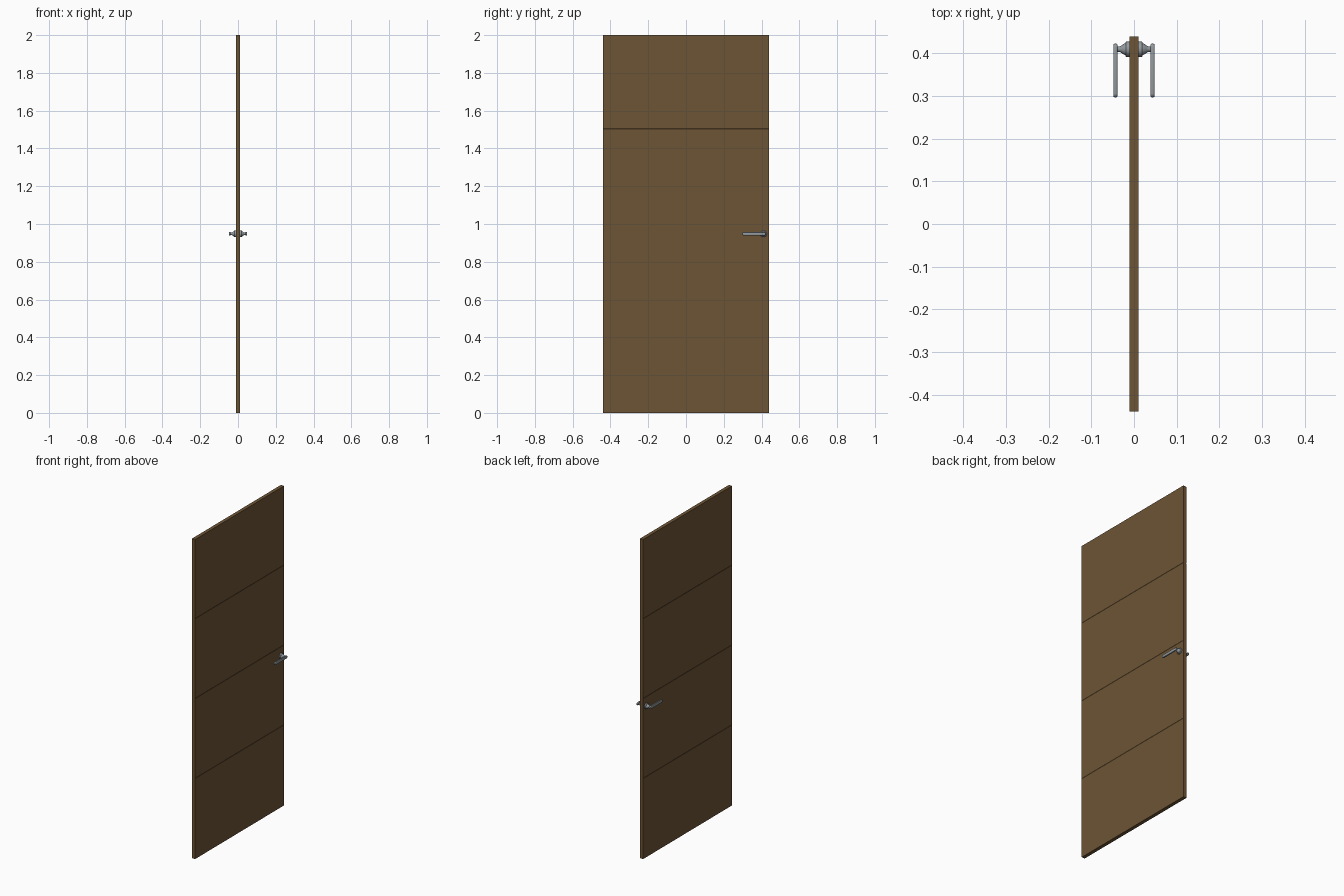
import bpy, bmesh, math
from mathutils import Matrix, Vector

if "Cube" in bpy.data.objects:
    bpy.data.objects.remove(bpy.data.objects["Cube"])


def material(name, rgb):
    m = bpy.data.materials.new(name)
    m.diffuse_color = (*rgb, 1)
    m.use_nodes = True
    m.node_tree.nodes["Principled BSDF"].inputs["Base Color"].default_value = m.diffuse_color
    return m


WOOD = material("brown_wood", (0.155, 0.089, 0.036))
METAL = material("grey_metal", (0.29, 0.32, 0.34))


def make_object(name, bm, mat, smooth=False):
    bmesh.ops.recalc_face_normals(bm, faces=bm.faces)
    me = bpy.data.meshes.new(name)
    bm.to_mesh(me)
    bm.free()
    me.materials.append(mat)
    ob = bpy.data.objects.new(name, me)
    bpy.context.collection.objects.link(ob)
    if smooth:
        bpy.ops.object.select_all(action='DESELECT')
        ob.select_set(True)
        bpy.context.view_layer.objects.active = ob
        bpy.ops.object.shade_smooth_by_angle(angle=math.radians(35))
    return ob


# Door slab: x-z profile with three hairline grooves, extruded along y
T, W, H = 0.011, 0.44, 2.0
right = [(T, 0)]
for z in (0.505, 1.005, 1.505):
    right += [(T, z - 0.001), (T - 0.0008, z), (T, z + 0.001)]
right.append((T, H))
profile = right + [(-x, z) for x, z in reversed(right)]
bm = bmesh.new()
face = bm.faces.new([bm.verts.new((x, -W, z)) for x, z in profile])
ext = bmesh.ops.extrude_face_region(bm, geom=[face])
bmesh.ops.translate(bm, vec=(0, 2 * W, 0),
                    verts=[v for v in ext["geom"] if isinstance(v, bmesh.types.BMVert)])
make_object("door_slab", bm, WOOD)

# Handle fittings, one set on each face
AXIS_Y, AXIS_Z = 0.41, 0.948


def lathe(name, points, side, steps=24):
    """Turn (x, radius) points about the spindle axis."""
    bm = bmesh.new()
    rings = []
    for x, r in points:
        rings.append([bm.verts.new((side * x,
                                    AXIS_Y + r * math.cos(2 * math.pi * i / steps),
                                    AXIS_Z + r * math.sin(2 * math.pi * i / steps)))
                      for i in range(steps)])
    for a, b in zip(rings, rings[1:]):
        for i in range(steps):
            j = (i + 1) % steps
            bm.faces.new((a[i], a[j], b[j], b[i]))
    bm.faces.new(rings[0])
    bm.faces.new(rings[-1])
    return make_object(name, bm, METAL, True)


def lever(name, side):
    """Flat bar with rounded ends and softened edges."""
    y0, y1, hz, hx = 0.297, 0.423, 0.009, 0.005
    outline = []
    for cy, start in ((y1 - hz, -90), (y0 + hz, 90)):
        for i in range(9):
            a = math.radians(start + i * 22.5)
            outline.append((cy + hz * math.cos(a), AXIS_Z + hz * math.sin(a)))
    bm = bmesh.new()
    x0 = side * 0.0435
    face = bm.faces.new([bm.verts.new((x0 - hx, y, z)) for y, z in outline])
    ext = bmesh.ops.extrude_face_region(bm, geom=[face])
    bmesh.ops.translate(bm, vec=(2 * hx, 0, 0),
                        verts=[v for v in ext["geom"] if isinstance(v, bmesh.types.BMVert)])
    rims = [e for e in bm.edges if abs(e.verts[0].co.x - e.verts[1].co.x) < 1e-6]
    bmesh.ops.bevel(bm, geom=rims, offset=0.0035, segments=3, profile=0.5, affect='EDGES')
    return make_object(name, bm, METAL, True)


for side, label in ((1, "right"), (-1, "left")):
    lathe("rose_" + label, [(0.009, 0.018), (0.0185, 0.018), (0.0205, 0.016)], side)
    lathe("neck_" + label, [(0.02, 0.014), (0.024, 0.0125), (0.029, 0.009),
                            (0.033, 0.0065), (0.041, 0.006)], side)
    lever("lever_" + label, side)
